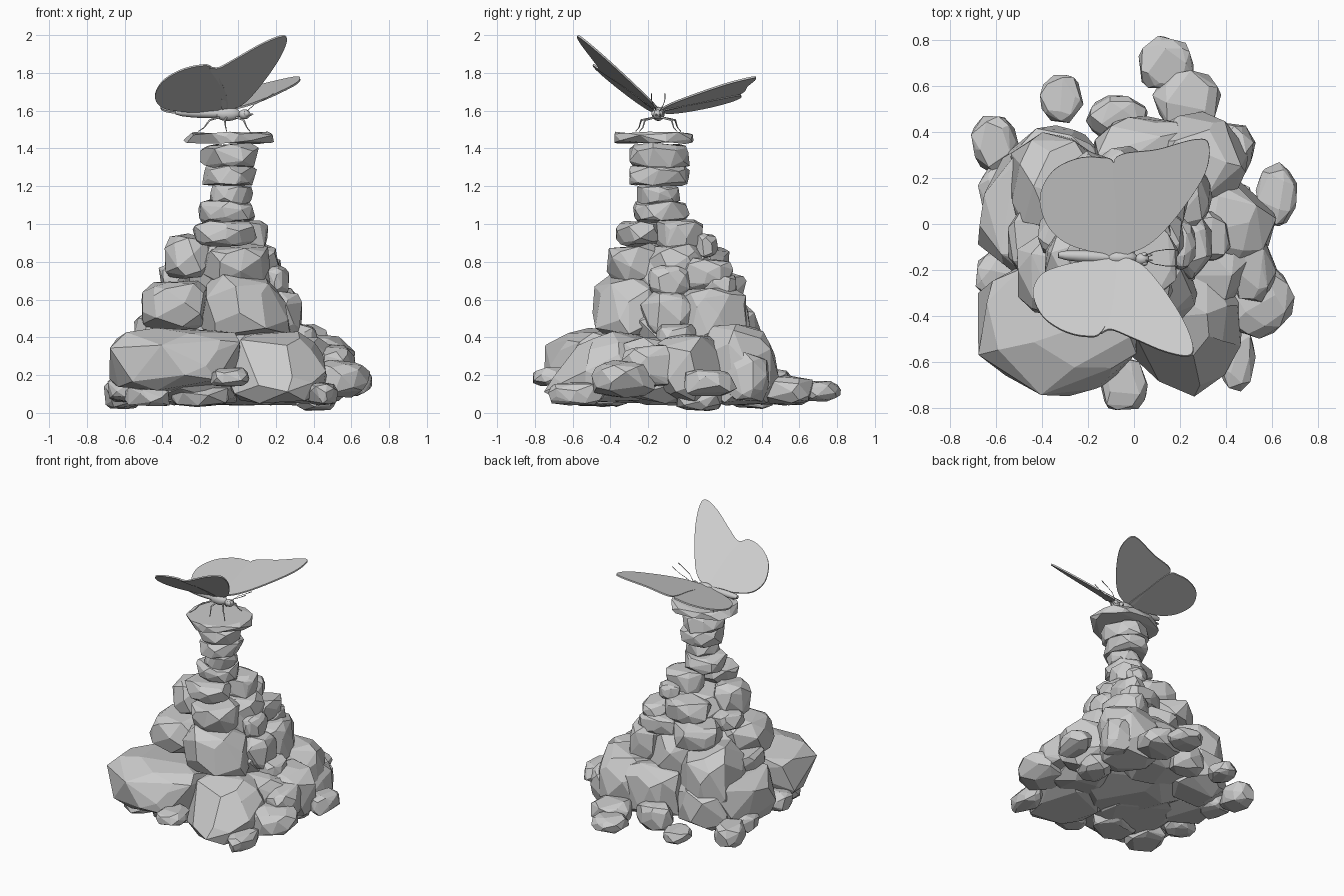
import bpy, bmesh, math, random
from mathutils import Vector, Matrix

def finish(name, bm):
    bmesh.ops.recalc_face_normals(bm, faces=bm.faces)
    me = bpy.data.meshes.new(name)
    bm.to_mesh(me)
    bm.free()
    ob = bpy.data.objects.new(name, me)
    bpy.context.collection.objects.link(ob)
    return ob

def rock(name, bounds, seed, n=36, box=.6, taper=(0, 0)):
    """Faceted boulder: hull of jittered points fitted to (x0,x1,y0,y1,z0,z1); low box = blockier.
    taper pulls the top towards the x0 / y1 side."""
    rnd = random.Random(seed)
    yaw = Matrix.Rotation(rnd.uniform(0, 6.28), 3, 'Z')
    pts = []
    for i in range(n):
        w = 1 - 2 * (i + 0.5) / n
        a = i * 2.39996 + rnd.uniform(-.35, .35)
        r = math.sqrt(1 - w * w)
        # round in plan, blocky in height
        d = Vector((r ** box * math.cos(a), r ** box * math.sin(a), math.copysign(abs(w) ** box, w)))
        pts.append(yaw @ (d * rnd.uniform(.88, 1.06)))
    lo = [min(p[k] for p in pts) for k in range(3)]
    hi = [max(p[k] for p in pts) for k in range(3)]
    x0, x1, y0, y1, z0, z1 = bounds
    bm = bmesh.new()
    for p in pts:
        u, v, t = [(p[k] - lo[k]) / (hi[k] - lo[k]) for k in range(3)]
        u *= 1 - taper[0] * t
        v = 1 - (1 - v) * (1 - taper[1] * t)
        bm.verts.new((x0 + u * (x1 - x0), y0 + v * (y1 - y0), z0 + t * (z1 - z0)))
    res = bmesh.ops.convex_hull(bm, input=bm.verts)
    junk = {g for g in res["geom_interior"] + res["geom_unused"] if isinstance(g, bmesh.types.BMVert)}
    bmesh.ops.delete(bm, geom=list(junk), context='VERTS')
    # merge nearly flat triangles into larger facets
    bmesh.ops.dissolve_limit(bm, angle_limit=math.radians(13), verts=bm.verts, edges=bm.edges)
    return finish(name, bm)

# balanced stones of the pillar, top to bottom
pillar = [
    (-.29, .19, -.38, .04, 1.415, 1.495), (-.20, .11, -.30, .02, 1.295, 1.43),
    (-.19, .10, -.30, .02, 1.195, 1.315), (-.15, .08, -.26, -.03, 1.10, 1.21),
    (-.21, .09, -.28, .02, 1.0, 1.13), (-.24, .10, -.37, -.12, .88, 1.02),
    (-.12, .16, -.16, .09, .86, 1.03)]
# upper mound
upper = [
    (-.39, -.13, -.30, -.02, .71, .95), (-.18, .17, -.42, -.10, .68, .90),
    (-.14, .22, -.20, .11, .68, .90), (-.02, .14, .04, .17, .82, .95),
    (-.26, .08, -.02, .23, .70, .89), (.04, .24, -.05, .25, .64, .82),
    (-.42, -.22, -.16, .06, .66, .79), (-.37, -.02, -.02, .32, .56, .75),
    (-.28, .20, -.30, .16, .50, .90), (.14, .27, -.20, .02, .62, .78),
    (-.05, .24, .08, .27, .60, .74)]
# middle mound
middle = [
    (-.20, .32, -.54, -.06, .40, .75), (-.51, -.15, -.40, -.02, .44, .70),
    (-.54, -.10, -.06, .40, .10, .62), (-.22, .12, .02, .34, .30, .64),
    (.06, .34, -.05, .32, .34, .66), (.12, .34, -.24, .05, .40, .65),
    (-.40, .30, -.35, .25, .20, .62), (-.55, -.33, -.22, .10, .38, .52),
    (.24, .42, -.16, .06, .34, .47)]
# large base boulders
base = [
    (-.68, .01, -.75, -.10, .11, .45), (-.06, .54, -.79, -.12, .05, .43),
    (-.68, -.22, -.26, .33, .06, .42), (-.55, -.12, .05, .43, .05, .36),
    (-.18, .32, .08, .47, .05, .44), (.05, .50, .08, .49, .04, .47),
    (.20, .62, -.17, .20, .06, .42), (.10, .50, -.40, .10, .05, .40),
    (-.50, .05, -.62, .10, .05, .30), (-.35, .35, -.45, .35, .04, .40)]
# small stones scattered around the foot
foot = [
    (.38, .70, -.50, -.16, .08, .28), (.53, .71, -.01, .27, .09, .23),
    (.02, .26, .59, .82, .06, .17), (.08, .38, .40, .67, .04, .20),
    (-.21, .06, .36, .56, .04, .23), (-.41, -.22, .44, .65, .04, .14),
    (-.71, -.50, .22, .47, .02, .18), (-.69, -.48, -.33, -.12, .06, .20),
    (-.15, .06, -.81, -.58, .14, .24), (.36, .53, -.73, -.42, .04, .16),
    (-.60, -.36, -.60, -.30, .03, .15), (-.36, -.05, -.60, -.30, .03, .14),
    (.34, .53, .20, .44, .06, .32), (.42, .62, -.34, -.05, .14, .36),
    (-.68, -.47, .02, .26, .05, .18), (.30, .52, -.05, .20, .01, .15)]

# boulders whose top leans back
tapers = {"base_boulder_2": (.22, .35), "middle_rock_1": (.25, .15)}
for group, (label, stones, box) in enumerate([
        ("pillar_stone", pillar, .46), ("upper_rock", upper, .58), ("middle_rock", middle, .6),
        ("base_boulder", base, .62), ("foot_stone", foot, .65)]):
    for i, b in enumerate(stones):
        name = f"{label}_{i+1}"
        rock(name, b, 100 * group + i + 7, 46 if group in (0, 3) else 36, box, tapers.get(name, (0, 0)))

def smooth_outline(pts, steps=5):
    """Catmull-Rom closed outline."""
    out, n = [], len(pts)
    P = [Vector(p) for p in pts]
    for i in range(n):
        a, b, c, d = P[i-1], P[i], P[(i+1) % n], P[(i+2) % n]
        for s in range(steps):
            t = s / steps
            out.append(.5 * (2*b + (c-a)*t + (2*a-5*b+4*c-d)*t*t + (3*b-a-3*c+d)*t**3))
    return out

def wing(name, pts, root_y, slope_y, slope_x):
    """Thin plate: plan outline lifted onto a tilted plane through the wing root."""
    bm = bmesh.new()
    vs = [bm.verts.new((p.x, p.y, 1.6 + slope_y * abs(p.y - root_y) + slope_x * (p.x + .07)))
          for p in smooth_outline(pts)]
    bm.faces.new(vs)
    ob = finish(name, bm)
    m = ob.modifiers.new("thickness", 'SOLIDIFY')
    m.thickness, m.offset = .01, 0

# wings
wing("forewing_back", [(-.08, -.13), (-.075, .06), (-.09, .25), (-.05, .305), (.10, .325), (.26, .368),
                       (.325, .35), (.31, .22), (.20, .05), (.09, -.07), (0, -.12)], -.13, .226, .17)
wing("hindwing_back", [(-.06, -.13), (-.065, .06), (-.085, .26), (-.15, .29), (-.25, .285), (-.355, .23),
                       (-.41, .12), (-.38, .0), (-.30, -.08), (-.18, -.12)], -.13, .21, .10)
wing("forewing_front", [(-.08, -.16), (-.09, -.32), (-.15, -.47), (-.10, -.46), (0, -.50), (.13, -.555),
                        (.235, -.575), (.257, -.53), (.21, -.41), (.11, -.26), (.02, -.17)], -.155, .77, .24)
wing("hindwing_front", [(-.06, -.16), (-.075, -.32), (-.14, -.47), (-.21, -.49), (-.31, -.465), (-.40, -.40),
                        (-.44, -.30), (-.40, -.22), (-.30, -.18), (-.18, -.16)], -.155, .75, .09)

def tube(name, pts, radii):
    cu = bpy.data.curves.new(name, 'CURVE')
    cu.dimensions = '3D'
    cu.bevel_depth, cu.bevel_resolution, cu.use_fill_caps = 1.0, 2, True
    sp = cu.splines.new('POLY')
    sp.points.add(len(pts) - 1)
    for q, p, r in zip(sp.points, pts, radii):
        q.co, q.radius = (*p, 1), r
    ob = bpy.data.objects.new(name, cu)
    bpy.context.collection.objects.link(ob)

def ball(name, loc, scale):
    bpy.ops.mesh.primitive_uv_sphere_add(segments=14, ring_count=8, radius=1, location=loc)
    ob = bpy.context.object
    ob.name, ob.scale = name, scale
    bpy.ops.object.shade_smooth()

# body
Y = -.147
tube("abdomen", [(-.33 + .03*i, Y + .012 - .0015*i, 1.592 - .001*i) for i in range(9)],
     [.012, .020, .023, .025, .026, .026, .025, .023, .020])
ball("thorax", (-.055, Y, 1.583), (.07, .034, .038))
ball("head", (.035, Y - .006, 1.581), (.032, .026, .026))
for s in (-1, 1):
    side = "left" if s > 0 else "right"
    ball(f"eye_{side}", (.045, Y - .006 + s*.018, 1.585), (.015, .012, .016))
    # antennae
    tube(f"antenna_{side}", [(.05, Y + s*.01, 1.60), (.09, Y + s*.028, 1.635),
                             (.14, Y + s*.036, 1.66), (.19, Y + s*.035, 1.69)],
         [.002, .0018, .0018, .003])
    # feeler at the mouth
    tube(f"palp_{side}", [(.055, Y + s*.008, 1.573), (.08, Y + s*.012, 1.583)], [.007, .003])
    # legs
    for j, (x0, knee, foot_x) in enumerate([(-.01, .03, .065), (-.06, -.07, -.06), (-.10, -.15, -.21)]):
        k = .07 if j < 2 else .09
        tube(f"leg_{side}_{j+1}", [(x0, Y + s*.015, 1.565), (knee, Y + s*k, 1.55),
                                   ((knee + foot_x)/2, Y + s*(k + .012), 1.51),
                                   (foot_x, Y + s*(k + .03), 1.49)],
             [.006, .005, .003, .002])
